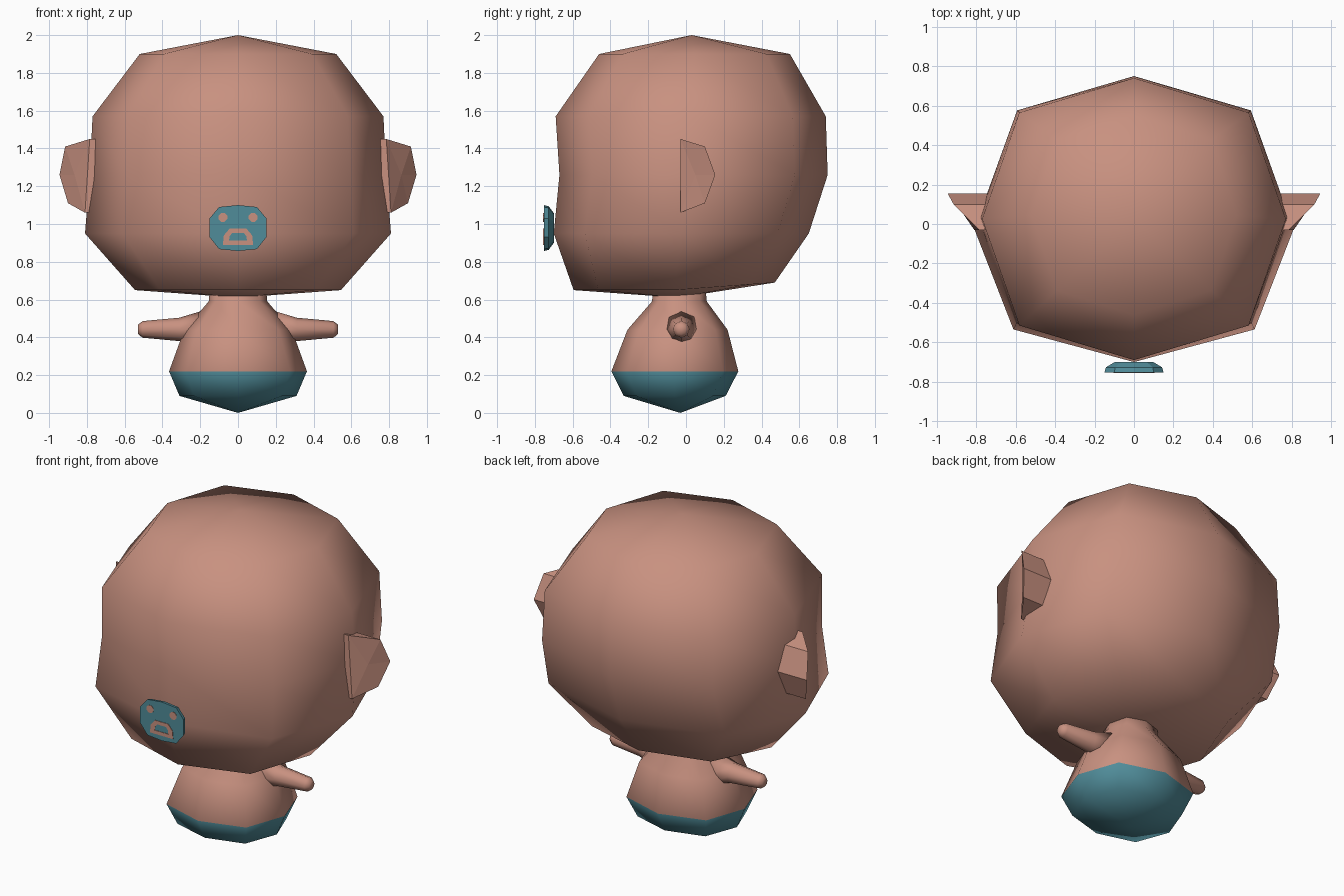
import bpy, bmesh, math

if "Cube" in bpy.data.objects:
    bpy.data.objects.remove(bpy.data.objects["Cube"])


def material(name, rgb):
    m = bpy.data.materials.new(name)
    m.diffuse_color = (*rgb, 1)
    m.use_nodes = True
    m.node_tree.nodes["Principled BSDF"].inputs["Base Color"].default_value = m.diffuse_color
    return m


SKIN = material("skin pink", (0.578, 0.283, 0.216))
TEAL = material("teal", (0.08, 0.262, 0.319))


def finish(bm, name, mats, smooth):
    bmesh.ops.recalc_face_normals(bm, faces=bm.faces)
    me = bpy.data.meshes.new(name)
    bm.to_mesh(me)
    bm.free()
    for m in mats:
        me.materials.append(m)
    for p in me.polygons:
        p.use_smooth = smooth
    ob = bpy.data.objects.new(name, me)
    bpy.context.collection.objects.link(ob)
    return ob


def bridge(bm, a, b):
    n = len(a)
    for i in range(n):
        bm.faces.new((a[i], a[(i + 1) % n], b[(i + 1) % n], b[i]))


def fan(bm, ring, tip):
    v = bm.verts.new(tip)
    for i in range(len(ring)):
        bm.faces.new((ring[i], ring[(i + 1) % len(ring)], v))


def loft(bm, rings, diag):
    """Eight-sided rings: (z, half width, front y, back y, lift of the back)."""
    out = []
    for z, w, f, b, lift in rings:
        ring = []
        for i in range(8):
            a = i * math.pi / 4
            k = diag / math.cos(math.pi / 4) if i % 2 else 1
            c, s = math.cos(a) * k, math.sin(a) * k
            ring.append(bm.verts.new((w * c, (f + b) / 2 + (b - f) / 2 * s,
                                      z + lift * max(0, s))))
        out.append(ring)
    for a, b in zip(out, out[1:]):
        bridge(bm, a, b)
    return out


# head
bm = bmesh.new()
rings = loft(bm, [(1.9, 0.52, -0.46, 0.55, 0), (1.57, 0.77, -0.69, 0.74, 0),
                  (1.26, 0.785, -0.67, 0.75, 0), (0.95, 0.81, -0.70, 0.65, 0),
                  (0.65, 0.545, -0.595, 0.47, 0.04)], 0.755)
fan(bm, rings[0], (0, 0.03, 2.0))
fan(bm, rings[-1], (0, -0.04, 0.61))
finish(bm, "head", [SKIN], True)

# ears: slanted front plate with walls running straight into the head
RIM = [(0.785, -0.03, 1.45), (0.915, 0.10, 1.41), (0.945, 0.155, 1.26),
       (0.90, 0.10, 1.11), (0.81, -0.03, 1.06)]
for side, label in ((1, "right"), (-1, "left")):
    bm = bmesh.new()
    rim = [bm.verts.new((side * x, y, z)) for x, y, z in RIM]
    root = [bm.verts.new((side * 0.68, y, z)) for x, y, z in RIM]
    bridge(bm, rim, root)
    fan(bm, rim, (side * 0.865, 0.05, 1.26))
    bm.faces.new(root)
    ear = finish(bm, label + "_ear", [SKIN], False)

# body, teal below the waist ring
bm = bmesh.new()
rings = loft(bm, [(0.64, 0.15, -0.175, 0.105, 0), (0.59, 0.155, -0.18, 0.11, 0),
                  (0.44, 0.285, -0.31, 0.22, 0), (0.22, 0.365, -0.395, 0.277, 0),
                  (0.09, 0.31, -0.33, 0.21, 0)], 0.755)
fan(bm, rings[0], (0, -0.035, 0.65))
fan(bm, rings[-1], (0, -0.03, 0.0))
for f in bm.faces:
    f.material_index = int(f.calc_center_median().z < 0.22)
finish(bm, "body", [SKIN, TEAL], True)

# arms
for side, label in ((1, "right"), (-1, "left")):
    bm = bmesh.new()
    prev = None
    for x, r in ((0.20, 0.095), (0.31, 0.062), (0.505, 0.044), (0.528, 0.026)):
        ring = [bm.verts.new((side * x, -0.025 + r * math.cos(i * math.pi / 4),
                              0.442 + r * math.sin(i * math.pi / 4))) for i in range(8)]
        if prev:
            bridge(bm, prev, ring)
        else:
            bm.faces.new(ring)
        prev = ring
    fan(bm, prev, (side * 0.53, -0.025, 0.442))
    finish(bm, label + "_arm", [SKIN], True)

# face disc, flat in front and narrowing to the back
HALF = [(0, 1.1), (0.1, 1.09), (0.15, 1.03), (0.15, 0.93), (0.1, 0.867), (0, 0.857)]
outline = HALF + [(-x, z) for x, z in HALF[-2:0:-1]]
bm = bmesh.new()
loops = [[bm.verts.new((x * k, y, 0.98 + (z - 0.98) * k)) for x, z in outline]
         for y, k in ((-0.753, 1), (-0.727, 0.95), (-0.70, 0.65))]
bridge(bm, loops[0], loops[1])
bridge(bm, loops[1], loops[2])
bm.faces.new(loops[0])
bm.faces.new(loops[2])
finish(bm, "face_disc", [TEAL], False)


def plate(name, outer, inner=None):
    """Thin plate on the disc, with an optional hole of equal point count."""
    bm = bmesh.new()
    ys = (-0.756, -0.750)
    o = [[bm.verts.new((x, y, z)) for x, z in outer] for y in ys]
    bridge(bm, o[0], o[1])
    if inner:
        h = [[bm.verts.new((x, y, z)) for x, z in inner] for y in ys]
        bridge(bm, h[0], h[1])
        for a, b in zip(o, h):
            bridge(bm, a, b)
    else:
        for a in o:
            bm.faces.new(a)
    finish(bm, name, [SKIN], False)


# eyes and mouth
for side, label in ((1, "right"), (-1, "left")):
    plate(label + "_eye", [(side * 0.08 + 0.025 * math.cos((i + .5) * math.pi / 4),
                            1.035 + 0.025 * math.sin((i + .5) * math.pi / 4))
                           for i in range(8)])
plate("mouth",
      [(-0.08, 0.89), (0.08, 0.89), (0.075, 0.94), (0.045, 0.975), (-0.045, 0.975), (-0.075, 0.94)],
      [(-0.047, 0.912), (0.047, 0.912), (0.045, 0.935), (0.03, 0.953), (-0.03, 0.953), (-0.045, 0.935)])
